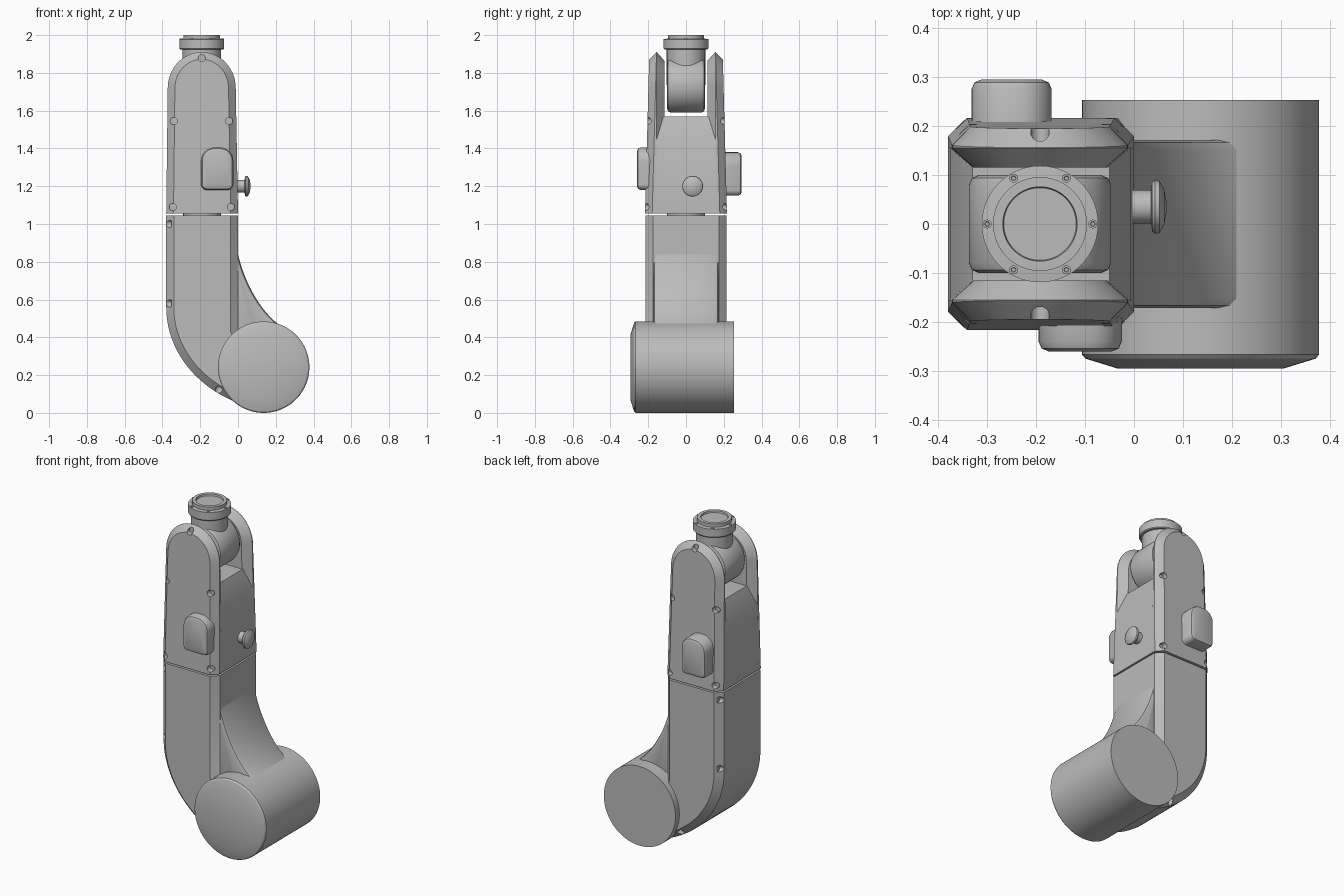
import bpy, bmesh
from math import sin, cos, pi, radians
from mathutils import Vector

cube = bpy.data.objects.get("Cube")
if cube:
    bpy.data.objects.remove(cube, do_unlink=True)

grey = bpy.data.materials.new("plain grey")
grey.use_nodes = True
grey.diffuse_color = (0.5, 0.5, 0.5, 1)
grey.node_tree.nodes["Principled BSDF"].inputs["Base Color"].default_value = (0.5, 0.5, 0.5, 1)


def smooth(ob):
    bpy.ops.object.select_all(action='DESELECT')
    ob.select_set(True)
    bpy.context.view_layer.objects.active = ob
    bpy.ops.object.shade_smooth_by_angle(angle=radians(28))


def loft(name, rings):
    """Skin a stack of equal rings and cap both ends."""
    bm = bmesh.new()
    loops = [[bm.verts.new(p) for p in ring] for ring in rings]
    n = len(loops[0])
    for a, b in zip(loops, loops[1:]):
        for i in range(n):
            j = (i + 1) % n
            bm.faces.new((a[i], a[j], b[j], b[i]))
    bm.faces.new(loops[0])
    bm.faces.new(loops[-1])
    bmesh.ops.recalc_face_normals(bm, faces=bm.faces)
    mesh = bpy.data.meshes.new(name)
    bm.to_mesh(mesh)
    bm.free()
    mesh.materials.append(grey)
    ob = bpy.data.objects.new(name, mesh)
    bpy.context.collection.objects.link(ob)
    smooth(ob)
    return ob


def lathe(name, profile, centre, axis=(0, 0, 1), steps=64):
    """Turn (radius, height) points around an axis."""
    turn = Vector((0, 0, 1)).rotation_difference(Vector(axis))
    return loft(name, [[Vector(centre) + turn @ Vector(
        (r * cos(2 * pi * i / steps), r * sin(2 * pi * i / steps), h))
        for i in range(steps)] for r, h in profile])


def inset(points, d, hold):
    """Shrink an outline by d, leaving the height of the joint edge alone."""
    pts = [Vector(p) for p in points]
    area = sum(a.x * b.y - b.x * a.y for a, b in zip(pts, pts[1:] + pts[:1]))
    side = 1 if area > 0 else -1
    out = []
    for i, p in enumerate(pts):
        u = (p - pts[i - 1]).normalized()
        v = (pts[(i + 1) % len(pts)] - p).normalized()
        n1, n2 = Vector((-u.y, u.x)) * side, Vector((-v.y, v.x)) * side
        q = p + (n1 + n2) * d / max(0.3, 1 + n1.dot(n2))
        if hold is not None and abs(p.y - hold) < 1e-5:
            q.y = p.y
        out.append(q)
    return out


def plate(name, outline, layers, hold=None, taper=lambda y, z: y):
    """Extrude an x-z outline through (y, inset) layers."""
    return loft(name, [[(p.x, taper(y, p.y), p.y) for p in inset(outline, d, hold)]
                       for y, d in layers])


def sockets(ob, spots):
    """Sink round screw sockets: each spot is (floor point, outward direction)."""
    for floor, direction in spots:
        cutter = lathe("socket_cutter", [(0.019, 0), (0.019, 0.1)], floor, direction, 20)
        cutter.hide_render = True
        mod = ob.modifiers.new("socket", 'BOOLEAN')
        mod.operation, mod.solver, mod.object = 'DIFFERENCE', 'EXACT', cutter
        bpy.context.view_layer.objects.active = ob
        bpy.ops.object.modifier_apply(modifier=mod.name)
        bpy.data.objects.remove(cutter, do_unlink=True)
    smooth(ob)


def bezier(a, b, c, d, n):
    a, b, c, d = map(Vector, (a, b, c, d))
    return [a * (1 - t) ** 3 + b * 3 * t * (1 - t) ** 2 + c * 3 * t * t * (1 - t) + d * t ** 3
            for t in (i / n for i in range(n + 1))]


# Hip drum with a bevelled front rim
lathe("hip_drum", [(0.17, -0.295), (0.235, -0.275), (0.242, -0.267), (0.242, 0.253)],
      (0.136, 0, 0.242), (0, 1, 0), 96)

# Lower arm curving into the hip
lower = [(0, 1.045), (-0.38, 1.045)]
lower += bezier((-0.38, 0.56), (-0.38, 0.33), (-0.22, 0.13), (0.02, 0.045), 20)
lower += [(0.13, 0.2), (0, 0.44)]
arm = plate("lower_arm", lower, [(-0.215, 0.04), (-0.175, 0), (0.175, 0), (0.215, 0.04)], 1.045)
spots = []
for s in (-1, 1):
    spots += [((-0.352, s * 0.194, z), (-1, 0, 0)) for z in (1.0, 0.58)]
    spots.append(((-0.095, s * 0.194, 0.135), (-0.5, 0, -0.85)))
sockets(arm, spots)

# Curved web between lower arm and hip
web = bezier((-0.005, 0.86), (0.03, 0.7), (0.11, 0.55), (0.215, 0.468), 16)
web += [(0.13, 0.3), (-0.06, 0.3), (-0.06, 0.86)]
plate("hip_web", web, [(-0.172, 0.02), (-0.166, 0.006), (-0.152, 0),
                       (0.152, 0), (0.166, 0.006), (0.172, 0.02)])

# Swivel joint between the two arm sections
lathe("swivel_disc", [(0.1, 1.0), (0.1, 1.1)], (-0.19, 0, 0))

# Upper arm core with a sloped saddle
plate("upper_arm_core", [(-0.38, 1.055), (0, 1.055), (-0.007, 1.45), (-0.05, 1.57),
                         (-0.33, 1.57), (-0.375, 1.45)], [(-0.155, 0), (0.155, 0)])


# Fork plates either side of the wrist
def lean(y, z):
    shift = 0.023 * (z - 1.055) / 0.855
    return y - shift * (1 if y > 0 else -1) if abs(y) > 0.16 else y


fork = [(0, 1.055)]
fork += [(-0.192 + 0.18 * cos(a), 1.72 + 0.19 * sin(a))
         for a in (pi * i / 28 for i in range(29))]
fork += [(-0.38, 1.055)]
for s, side in ((-1, "front"), (1, "back")):
    ob = plate(side + "_fork_plate", fork,
               [(s * 0.115, 0.045), (s * 0.155, 0), (s * 0.179, 0), (s * 0.217, 0.038)],
               1.055, lean)
    sockets(ob, [((x, s * y, z), (0, s, 0)) for x, y, z in (
        (-0.345, 0.183, 1.09), (-0.038, 0.183, 1.09), (-0.34, 0.174, 1.545),
        (-0.047, 0.174, 1.545), (-0.192, 0.166, 1.878))])


# Raised side pads with arched tops
def pad(name, x0, x1, z0, z1, y0, y1):
    outline = []
    corners = ((x1, z1, 0.07, 0), (x0, z1, 0.07, 1), (x0, z0, 0.03, 2), (x1, z0, 0.03, 3))
    for x, z, r, quarter in corners:
        cx = x - r if x == x1 else x + r
        cz = z - r if z == z1 else z + r
        outline += [(cx + r * cos(a), cz + r * sin(a))
                    for a in ((quarter + i / 8) * pi / 2 for i in range(9))]
    s = 1 if y1 > 0 else -1
    plate(name, outline, [(y0, 0), (y1 - s * 0.02, 0), (y1 - s * 0.006, 0.006), (y1, 0.02)])


pad("front_pad", -0.195, -0.025, 1.18, 1.405, -0.18, -0.26)
pad("back_pad", -0.332, -0.168, 1.15, 1.38, 0.18, 0.295)

# Push knob on the side
lathe("side_knob", [(0.034, -0.03), (0.034, 0.035), (0.05, 0.037), (0.055, 0.043),
                    (0.053, 0.052), (0.035, 0.062), (0.012, 0.066)],
      (0, 0.035, 1.2), (1, 0, 0), 40)

# Wrist: cross barrel, neck and flange with a shallow dish
lathe("wrist_barrel", [(0.125, -0.1), (0.139, -0.094), (0.145, -0.08),
                       (0.145, 0.08), (0.139, 0.094), (0.125, 0.1)],
      (-0.192, 0, 1.735), (0, 1, 0))
lathe("wrist_neck", [(0.102, 1.735), (0.102, 1.935)], (-0.192, 0, 0))
lathe("wrist_flange", [(0.115, 1.925), (0.119, 1.93), (0.119, 1.978), (0.096, 1.98),
                       (0.096, 2.0), (0.076, 2.0), (0.074, 1.99)], (-0.192, 0, 0))
for i in range(6):
    a = pi * i / 3
    lathe("flange_screw", [(0.009, 1.97), (0.009, 1.983), (0.005, 1.983), (0.004, 1.98)],
          (-0.192 + 0.108 * cos(a), 0.108 * sin(a), 0), steps=16)
